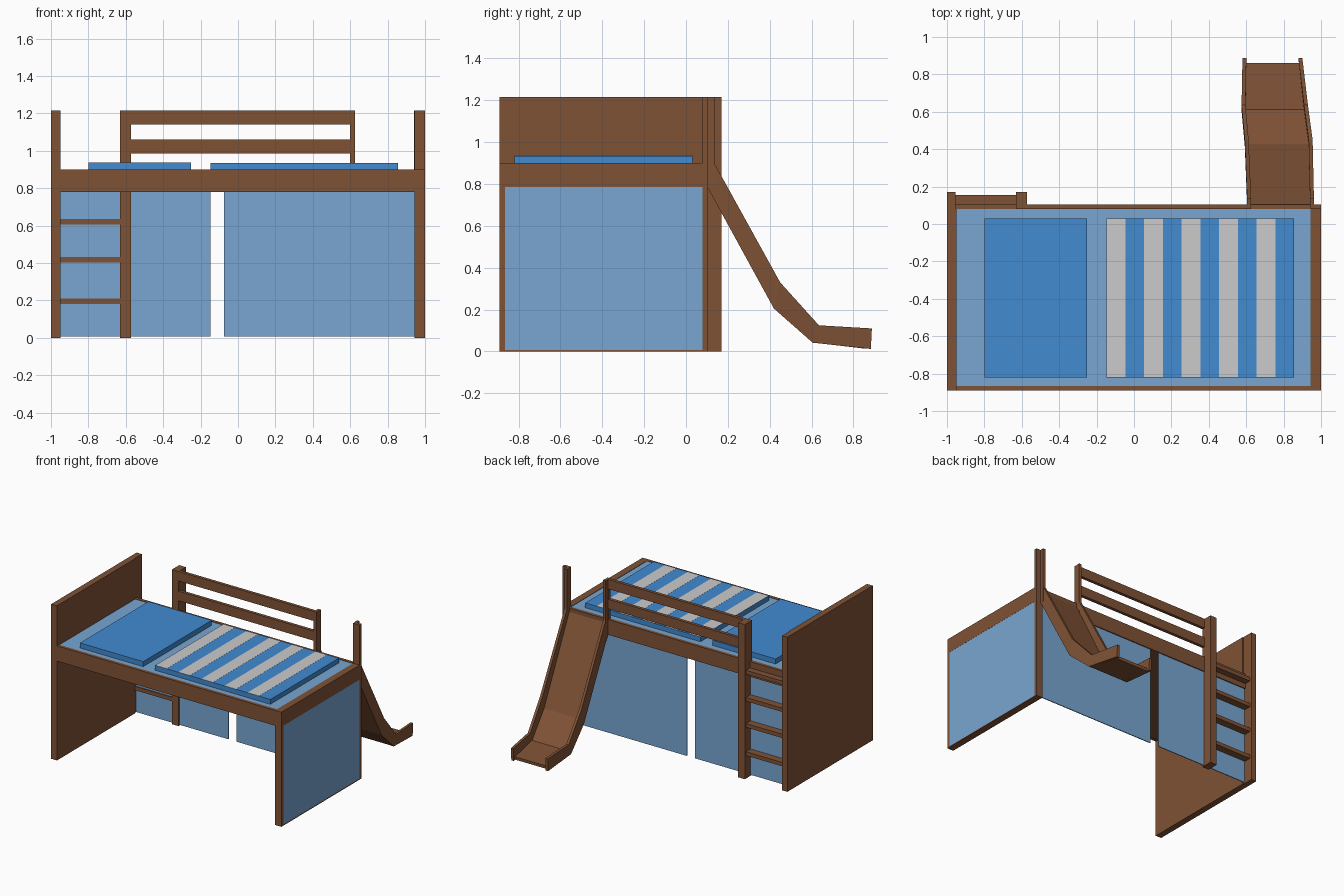
import bpy, bmesh

if "Cube" in bpy.data.objects:
    bpy.data.objects.remove(bpy.data.objects["Cube"])


def material(name, rgb):
    m = bpy.data.materials.new(name)
    m.diffuse_color = (*rgb, 1)
    m.use_nodes = True
    m.node_tree.nodes["Principled BSDF"].inputs["Base Color"].default_value = m.diffuse_color
    return m


WOOD = material("wood", (0.212, 0.084, 0.036))
CLOTH = material("light_blue_cloth", (0.188, 0.381, 0.638))
BLUE = material("blue_bedding", (0.054, 0.258, 0.638))


def finish(name, bm, mat):
    bmesh.ops.recalc_face_normals(bm, faces=bm.faces)
    me = bpy.data.meshes.new(name)
    bm.to_mesh(me)
    bm.free()
    if mat:
        me.materials.append(mat)
    ob = bpy.data.objects.new(name, me)
    bpy.context.collection.objects.link(ob)
    return ob


def box(name, x, y, z, mat=WOOD):
    """Box from (min, max) ranges."""
    bm = bmesh.new()
    bmesh.ops.create_cube(bm, size=1)
    for v in bm.verts:
        v.co = [r[0] if c < 0 else r[1] for c, r in zip(v.co, (x, y, z))]
    return finish(name, bm, mat)


def loft(name, sections, mat=WOOD):
    """Skin a run of four-cornered sections and cap both ends."""
    bm = bmesh.new()
    rings = [[bm.verts.new(p) for p in s] for s in sections]
    for a, b in zip(rings, rings[1:]):
        for i in range(4):
            j = (i + 1) % 4
            bm.faces.new((a[i], a[j], b[j], b[i]))
    bm.faces.new(rings[0])
    bm.faces.new(rings[-1])
    return finish(name, bm, mat)


TOP = 1.215
BACK = (0.08, 0.105)
FRONT = (-0.89, -0.865)
INNER = (-0.865, 0.08)

# Bed frame: end panels, posts, rails and base
box("left_end_panel", (-1, -0.95), (-0.89, 0.08), (0, TOP))
box("right_end_panel", (0.945, 0.993), INNER, (0, 0.78))
box("right_end_rail", (0.945, 1), INNER, (0.785, 0.9))
box("right_bottom_bar", (0.945, 1), INNER, (0, 0.007))
box("right_front_post", (0.945, 1), FRONT, (0, 0.9))
box("right_back_post", (0.945, 1), BACK, (0, TOP))
box("front_rail", (-0.95, 0.945), FRONT, (0.78, 0.9))
box("back_rail", (-0.955, 0.945), BACK, (0.78, 0.9))
box("bed_base", (-0.95, 0.945), INNER, (0.782, 0.885))

# Fabric: sheet and curtains
box("sheet", (-0.95, 0.945), INNER, (0.885, 0.897), CLOTH)
box("right_curtain", (0.993, 0.999), INNER, (0.007, 0.785), CLOTH)
box("back_curtain_left", (-0.95, -0.147), (0.09, 0.097), (0.007, 0.78), CLOTH)
box("back_curtain_right", (-0.075, 0.945), (0.09, 0.097), (0.007, 0.78), CLOTH)

# Bedding
box("pillow", (-0.80, -0.25), (-0.82, 0.03), (0.897, 0.937), BLUE)
box("blanket", (-0.147, 0.855), (-0.82, 0.03), (0.897, 0.935), BLUE)
for i in range(5):
    x = -0.146 + i * 0.2005
    box(f"blanket_stripe_{i + 1}", (x, x + 0.1), (-0.819, 0.029), (0.934, 0.9358), None)

# Ladder
box("ladder_post_left", (-1, -0.955), (0.08, 0.17), (0, TOP))
box("ladder_post_right", (-0.63, -0.573), (0.08, 0.17), (0, TOP))
for i, z in enumerate((0.18, 0.402, 0.607, 0.82)):
    box(f"ladder_rung_{i + 1}", (-0.955, -0.63), (0.082, 0.155), (z, z + 0.03))

# Guard rail
box("guard_rail_upper", (-0.573, 0.60), BACK, (1.14, TOP))
box("guard_rail_lower", (-0.573, 0.60), BACK, (0.985, 1.06))
box("guard_end_post", (0.60, 0.625), BACK, (0.9, TOP))

# Slide: (top y, top z), (bottom y, bottom z), left x, right x
path = [
    ((0.135, 0.90), (0.105, 0.78), 0.605, 0.962),
    ((0.45, 0.33), (0.42, 0.205), 0.592, 0.955),
    ((0.635, 0.125), (0.605, 0.042), 0.575, 0.930),
    ((0.888, 0.11), (0.883, 0.012), 0.580, 0.900),
]
W = 0.021


def side(x_of):
    out = []
    for t, b, xl, xr in path:
        x = x_of(xl, xr)
        out.append([(x, *b), (x + W, *b), (x + W, *t), (x, *t)])
    return out


loft("slide_side_left", side(lambda l, r: l))
loft("slide_side_right", side(lambda l, r: r - W))
box("slide_handle_left", (0.603, 0.626), (0.105, 0.135), (0.78, TOP))
box("slide_handle_right", (0.941, 0.963), (0.105, 0.135), (0.78, TOP))

# Slide floor, starting at the bed rail and stopping just short of the side ends
floor = []
for i, (t, b, xl, xr) in enumerate(path):
    y, z = b
    if i == 3:
        y = 0.86
    k = 0.25
    ty, tz = y + k * (t[0] - b[0]), z + k * (t[1] - b[1])
    if i == 0:
        ty, tz = 0.105, 0.87
    l, r = xl + W / 2, xr - W / 2
    floor.append([(l, y, z + 0.001), (r, y, z + 0.001), (r, ty, tz), (l, ty, tz)])
loft("slide_floor", floor)
